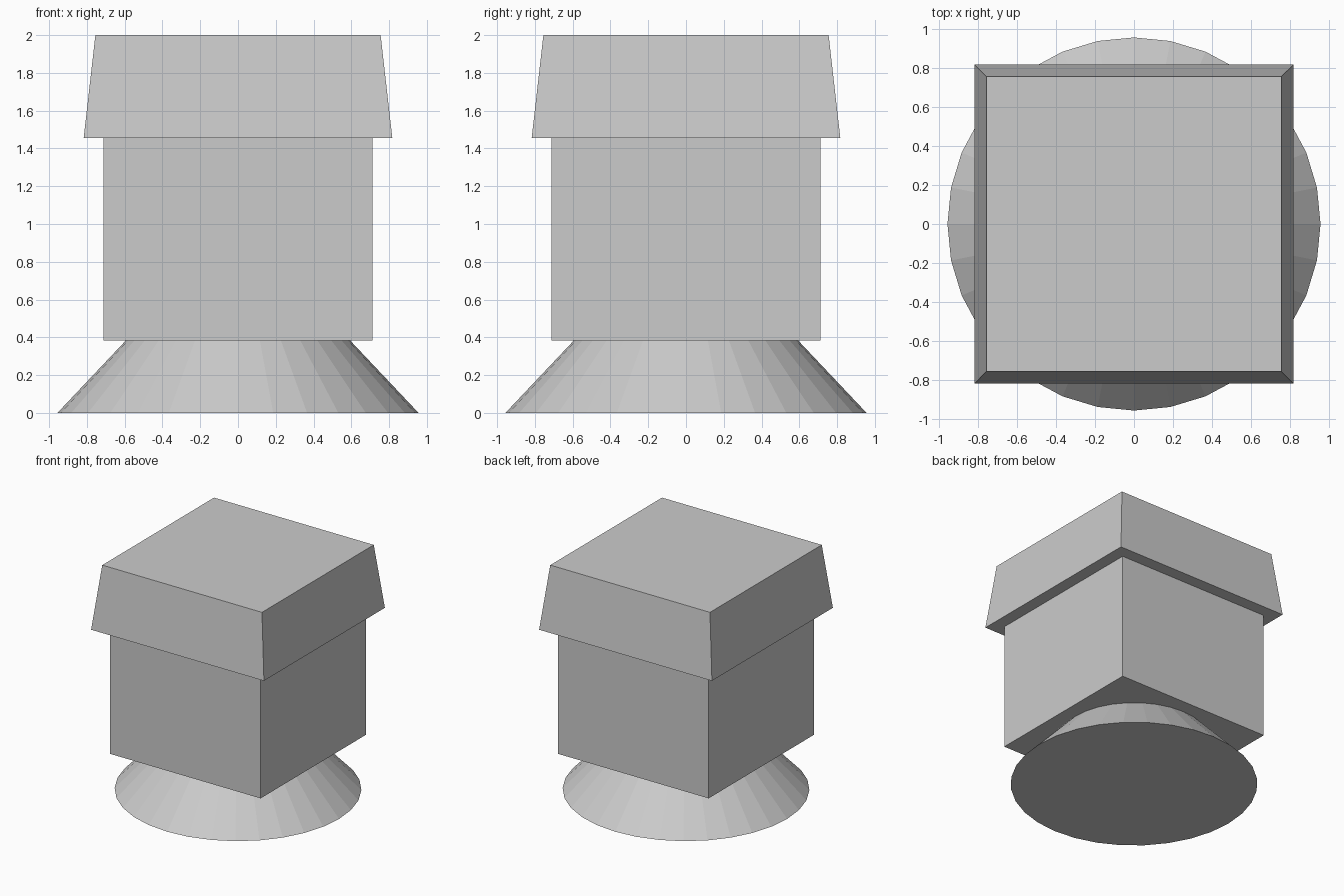
import bpy
from math import sqrt, pi

if "Cube" in bpy.data.objects:
    bpy.data.objects.remove(bpy.data.objects["Cube"])


def frustum(name, sides, r_bottom, r_top, z0, z1, turn=0.0):
    """Closed flat-faced frustum standing between heights z0 and z1."""
    bpy.ops.mesh.primitive_cone_add(
        vertices=sides, radius1=r_bottom, radius2=r_top, depth=z1 - z0,
        location=(0, 0, (z0 + z1) / 2), rotation=(0, 0, turn))
    obj = bpy.context.object
    obj.name = name
    bpy.ops.object.transform_apply(location=False, rotation=True, scale=False)
    return obj


def square_block(name, half_bottom, half_top, z0, z1):
    """Four-sided frustum with its sides facing the axes."""
    return frustum(name, 4, half_bottom * sqrt(2), half_top * sqrt(2), z0, z1, pi / 4)


# Flared round foot
frustum("round_foot", 32, 0.956, 0.594, 0.0, 0.383)
# Square body
square_block("square_body", 0.713, 0.713, 0.383, 1.455)
# Overhanging tapered cap
square_block("tapered_cap", 0.817, 0.755, 1.455, 2.0)
